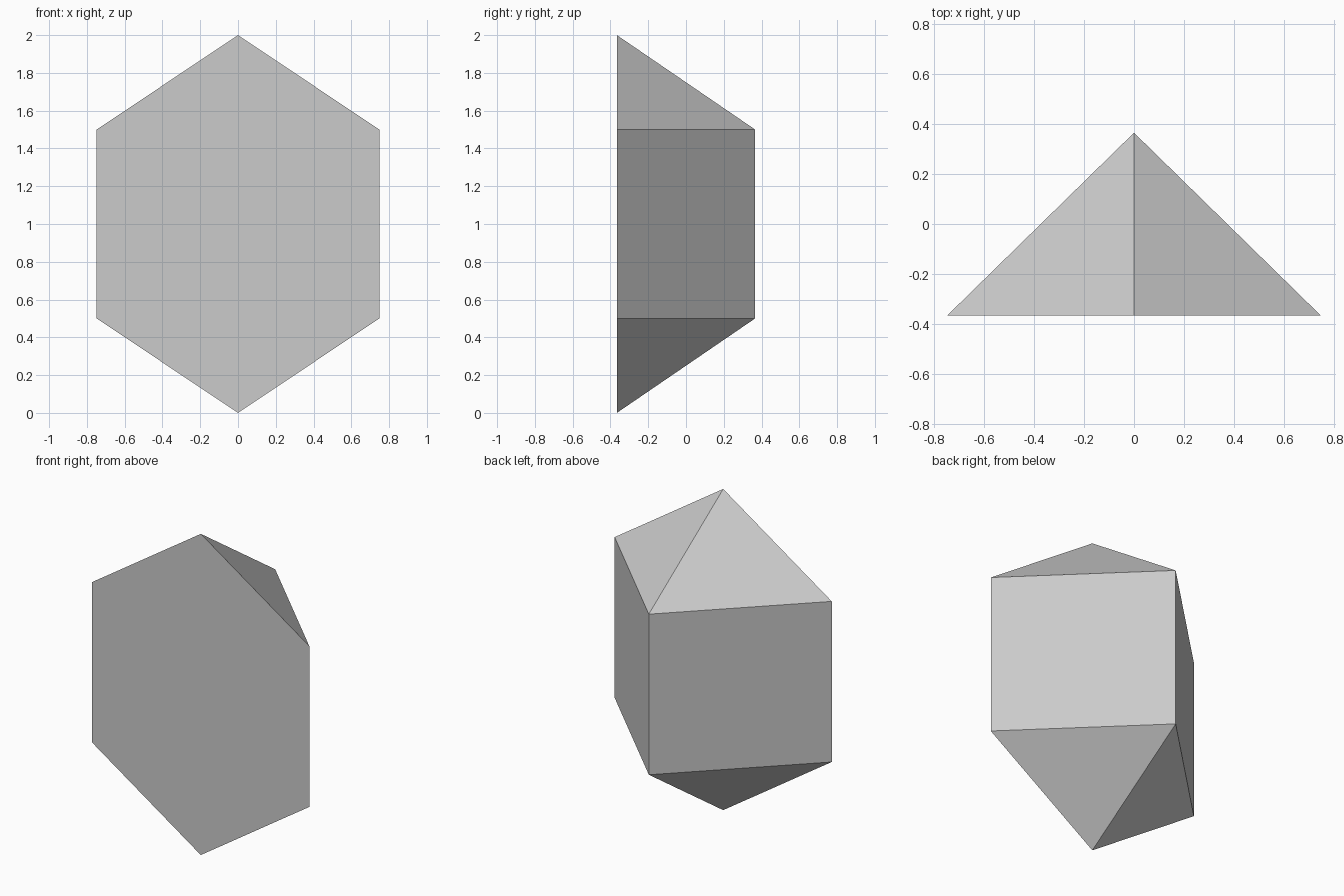
import bpy, bmesh

if "Cube" in bpy.data.objects:
    bpy.data.objects.remove(bpy.data.objects["Cube"])

W, D = 0.748, 0.366          # half width, half depth
LOW, HIGH, TOP = 0.5, 1.5, 2.0

bm = bmesh.new()

# Flat hexagonal front, outline running up the right and down the left
outline = [(0, 0), (W, LOW), (W, HIGH), (0, TOP), (-W, HIGH), (-W, LOW)]
front = [bm.verts.new((x, -D, z)) for x, z in outline]
bottom, right_low, right_high, top, left_high, left_low = front
bm.faces.new(front)

# Vertical ridge at the back
ridge_low = bm.verts.new((0, D, LOW))
ridge_high = bm.verts.new((0, D, HIGH))

# On each side: sloping roof, upright wall and sloping underside
for low, high in ((right_low, right_high), (left_low, left_high)):
    bm.faces.new((high, ridge_high, top))
    bm.faces.new((low, ridge_low, ridge_high, high))
    bm.faces.new((bottom, ridge_low, low))

bmesh.ops.recalc_face_normals(bm, faces=bm.faces)
mesh = bpy.data.meshes.new("half_crystal")
bm.to_mesh(mesh)
bm.free()
bpy.context.collection.objects.link(bpy.data.objects.new("half_crystal", mesh))
